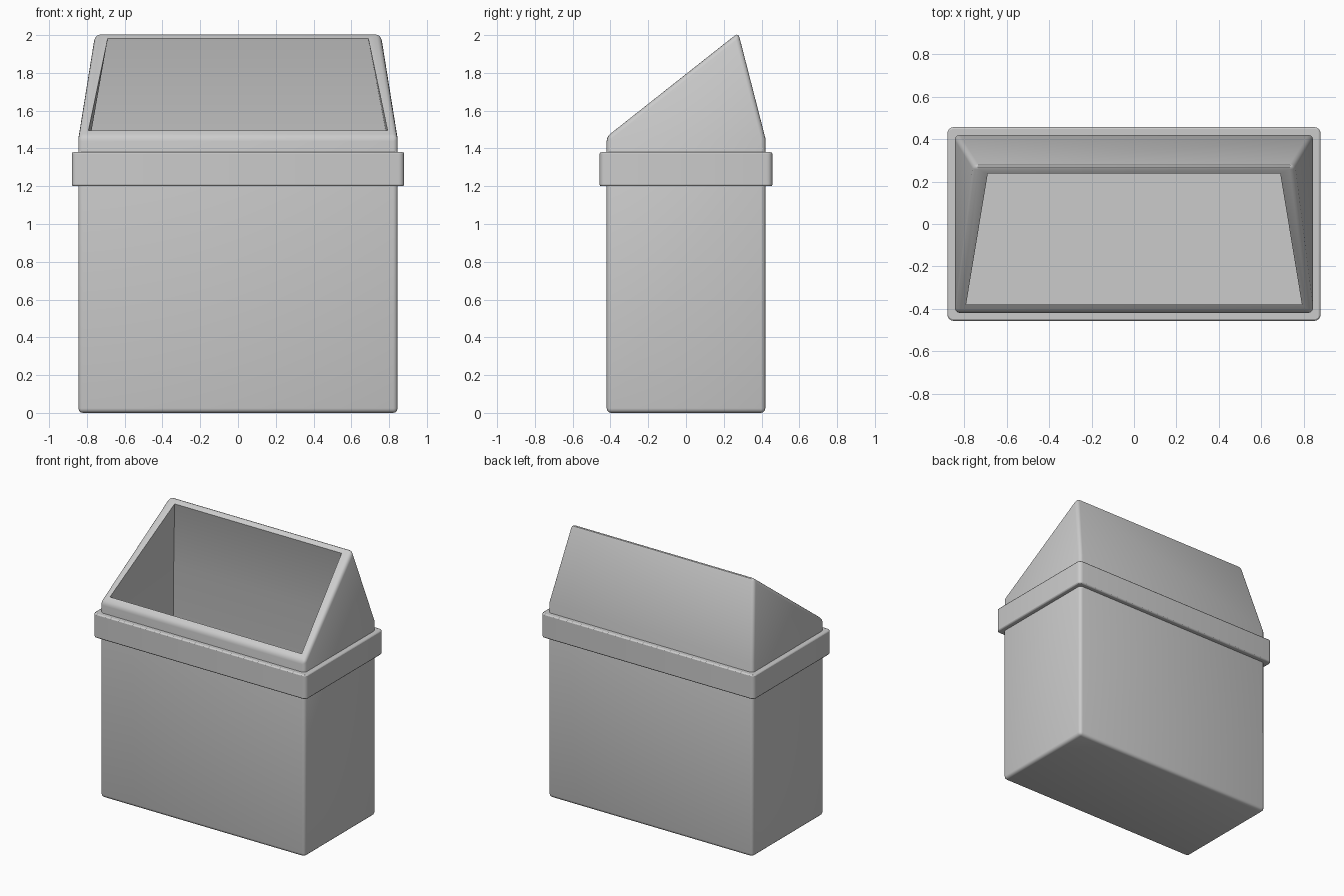
import bpy, bmesh

if "Cube" in bpy.data.objects:
    bpy.data.objects.remove(bpy.data.objects["Cube"])


def rect(bm, x, yf, zf, yb, zb):
    """Four verts: front-left, front-right, back-right, back-left."""
    return [bm.verts.new(p) for p in
            ((-x, yf, zf), (x, yf, zf), (x, yb, zb), (-x, yb, zb))]


def bridge(bm, a, b):
    for i in range(4):
        j = (i + 1) % 4
        bm.faces.new((a[i], a[j], b[j], b[i]))


def finish(bm, name, angle):
    bmesh.ops.recalc_face_normals(bm, faces=bm.faces)
    me = bpy.data.meshes.new(name)
    bm.to_mesh(me)
    bm.free()
    ob = bpy.data.objects.new(name, me)
    bpy.context.collection.objects.link(ob)
    bpy.ops.object.select_all(action='DESELECT')
    ob.select_set(True)
    bpy.context.view_layer.objects.active = ob
    bpy.ops.object.shade_smooth_by_angle(angle=angle)
    return ob


# Bin shell: tall box with sloping hood, hollow through the slanted opening
bm = bmesh.new()
floor = rect(bm, 0.845, -0.42, 0, 0.42, 0)
mid = rect(bm, 0.845, -0.42, 1.462, 0.42, 1.455)
top = [bm.verts.new((s * 0.755, 0.277, 2.012)) for s in (-1, 1)]
bm.faces.new(floor[::-1])
bridge(bm, floor, mid)
bm.faces.new((mid[3], mid[2], top[1], top[0]))
bm.faces.new((mid[1], mid[2], top[1]))
bm.faces.new((mid[0], mid[3], top[0]))

# Frame around the opening and inner cavity
lip_low = [bm.verts.new((s * 0.792, -0.38, 1.4938)) for s in (-1, 1)]
lip_high = [bm.verts.new((s * 0.69, 0.237, 1.981)) for s in (-1, 1)]
lip = [lip_low[0], lip_low[1], lip_high[1], lip_high[0]]
bridge(bm, [mid[0], mid[1], top[1], top[0]], lip)
inner = rect(bm, 0.792, -0.38, 1.40, 0.372, 1.44)
inner_floor = rect(bm, 0.792, -0.38, 0.05, 0.372, 0.05)
bridge(bm, lip, inner)
bridge(bm, inner, inner_floor)
bm.faces.new(inner_floor)

# Round the outer edges only
bmesh.ops.recalc_face_normals(bm, faces=bm.faces)
outer = set(floor + mid + top)
edges = [e for e in bm.edges if set(e.verts) <= outer
         and e.calc_face_angle(0) > 0.5]
bmesh.ops.bevel(bm, geom=edges, offset=0.024, offset_type='OFFSET',
                segments=3, profile=0.5, affect='EDGES', clamp_overlap=True)
finish(bm, "bin_shell", 0.6)

# Rim band around the joint
bm = bmesh.new()
loops = [rect(bm, x, -y, z, y, z) for x, y, z in
         ((0.83, 0.405, 1.2), (0.88, 0.457, 1.2),
          (0.88, 0.457, 1.38), (0.83, 0.405, 1.38))]
for i in range(4):
    bridge(bm, loops[i], loops[(i + 1) % 4])
bmesh.ops.recalc_face_normals(bm, faces=bm.faces)
edges = [e for e in bm.edges
         if all(abs(v.co.x) > 0.86 for v in e.verts)
         and abs(e.verts[0].co.z - e.verts[1].co.z) > 0.1]
bmesh.ops.bevel(bm, geom=edges, offset=0.03, offset_type='OFFSET',
                segments=4, profile=0.5, affect='EDGES')
rim = finish(bm, "rim_band", 0.8)
bev = rim.modifiers.new("soft_edges", 'BEVEL')
bev.width = 0.008
bev.segments = 2
bev.limit_method = 'ANGLE'
bev.angle_limit = 1.0
